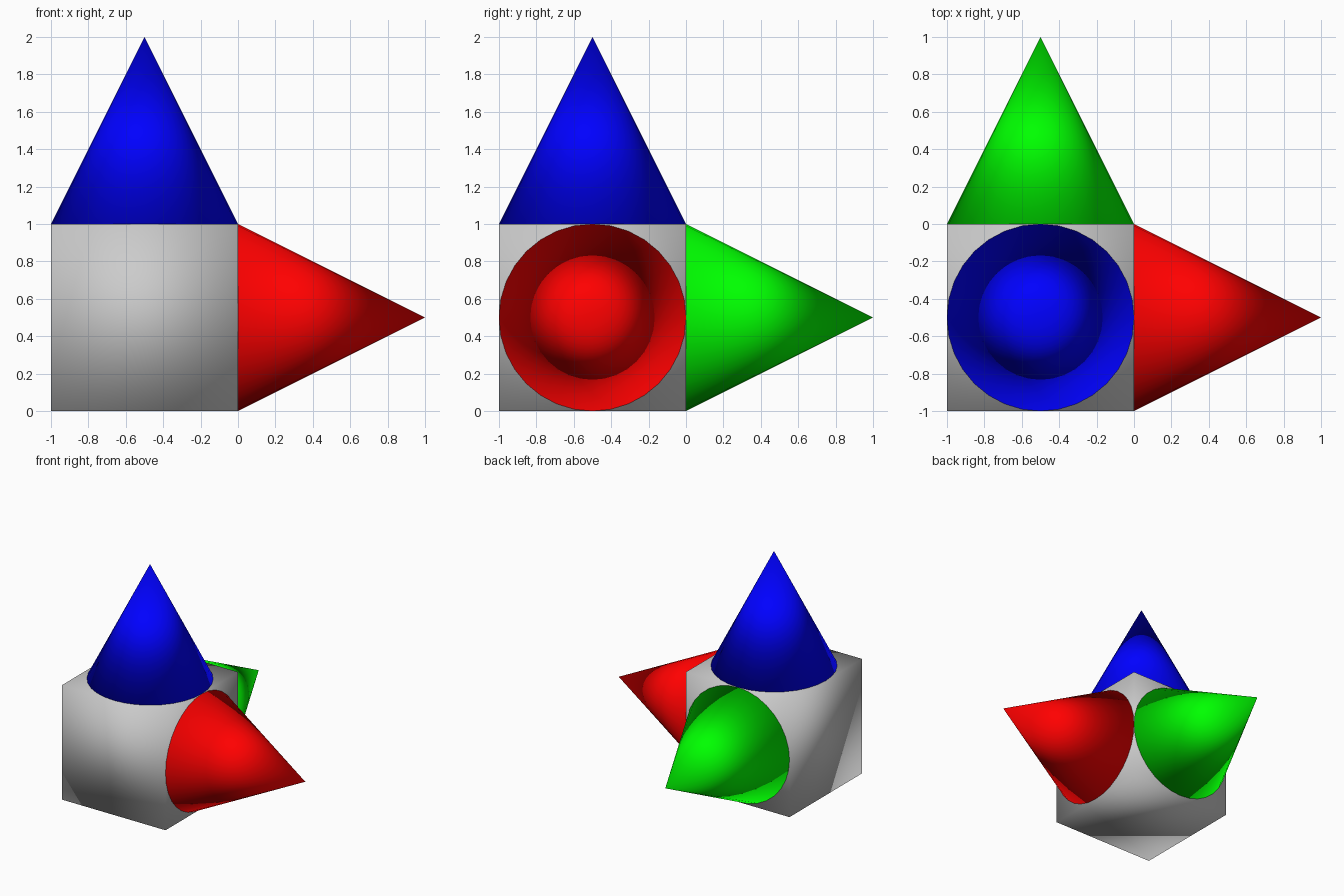
import bpy
from math import pi

if "Cube" in bpy.data.objects:
    bpy.data.objects.remove(bpy.data.objects["Cube"])


def smooth(obj):
    # Fully smooth shading, with no sharp edges
    for poly in obj.data.polygons:
        poly.use_smooth = True


def cone(name, location, rotation, color):
    bpy.ops.mesh.primitive_cone_add(vertices=32, radius1=0.5, radius2=0, depth=1,
                                    location=location, rotation=rotation)
    obj = bpy.context.object
    obj.name = name
    smooth(obj)
    mat = bpy.data.materials.new(name + "_color")
    mat.diffuse_color = color
    mat.use_nodes = True
    mat.node_tree.nodes["Principled BSDF"].inputs["Base Color"].default_value = mat.diffuse_color
    obj.data.materials.append(mat)


# Grey cube
bpy.ops.mesh.primitive_cube_add(size=1, location=(-0.5, -0.5, 0.5))
cube = bpy.context.object
cube.name = "center_cube"
smooth(cube)

# One cone per positive axis, each with its base on a cube face
cone("x_axis_cone", (0.5, -0.5, 0.5), (0, pi / 2, 0), (1, 0, 0, 1))
cone("y_axis_cone", (-0.5, 0.5, 0.5), (-pi / 2, 0, 0), (0, 1, 0, 1))
cone("z_axis_cone", (-0.5, -0.5, 1.5), (0, 0, 0), (0, 0, 1, 1))
